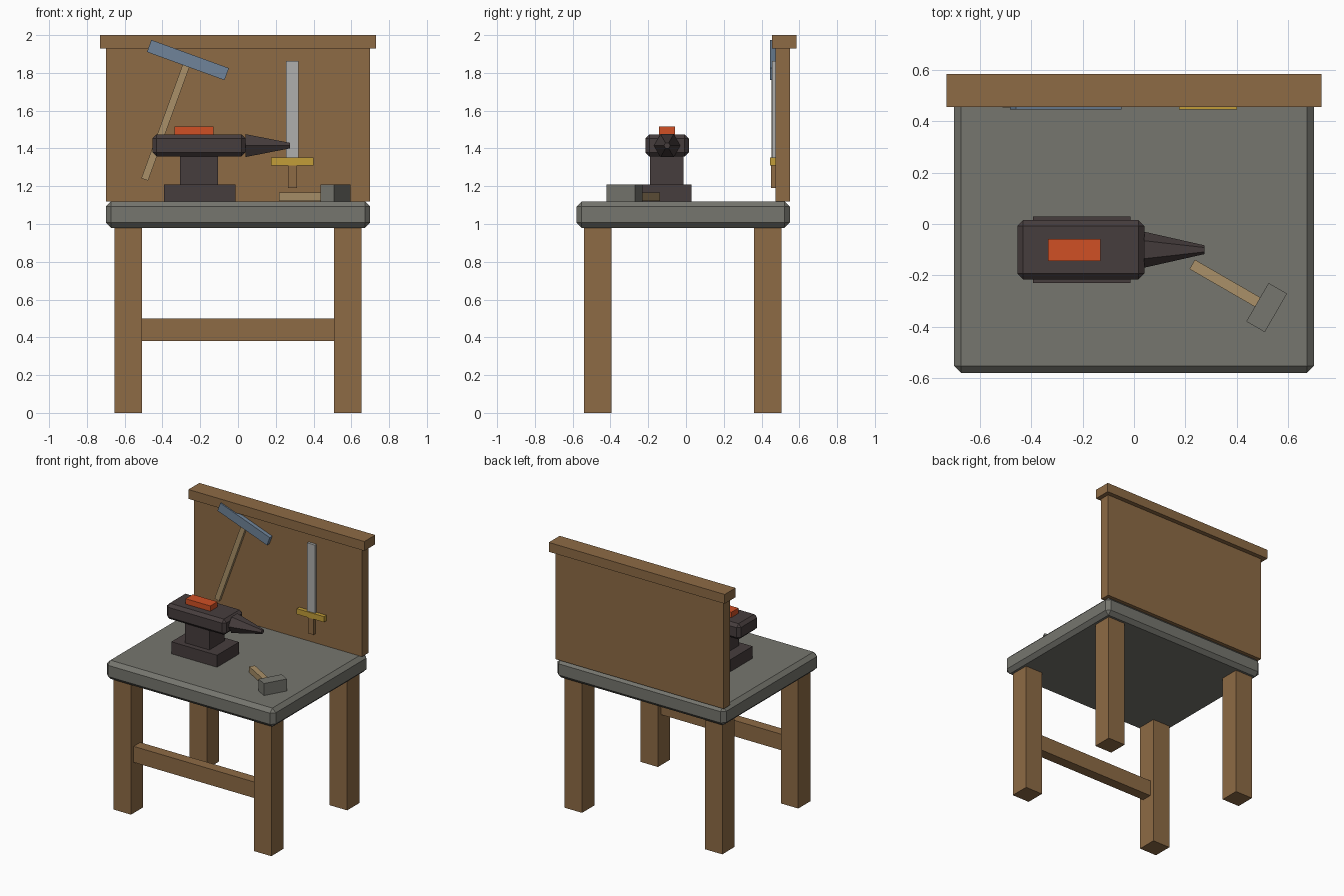
import bpy
import bmesh
from math import radians
from mathutils import Matrix, Vector

default = bpy.data.objects.get("Cube")
if default:
    bpy.data.objects.remove(default, do_unlink=True)


def material(name, rgb):
    mat = bpy.data.materials.new(name)
    mat.use_nodes = True
    colour = (*rgb, 1.0)
    mat.diffuse_color = colour
    mat.node_tree.nodes["Principled BSDF"].inputs["Base Color"].default_value = colour
    return mat


wood = material("brown wood", (0.27, 0.146, 0.059))
pale_wood = material("pale wood", (0.40, 0.28, 0.14))
stone = material("grey stone", (0.18, 0.18, 0.157))
iron = material("dark iron", (0.062, 0.047, 0.047))
hot_metal = material("glowing orange", (0.63, 0.08, 0.018))
silver = material("silver blade", (0.43, 0.43, 0.42))
brass = material("brass", (0.54, 0.34, 0.04))
blue_steel = material("blue steel", (0.16, 0.23, 0.32))


def finish(name, bm, mat):
    mesh = bpy.data.meshes.new(name)
    bm.to_mesh(mesh)
    bm.free()
    mesh.materials.append(mat)
    obj = bpy.data.objects.new(name, mesh)
    bpy.context.collection.objects.link(obj)
    return obj


def block(name, mat, centre, size, turn=0, axis="Z", bevel=0):
    """Box with an optional turn about one axis and a single-step chamfer."""
    bm = bmesh.new()
    bmesh.ops.create_cube(bm, size=1)
    bmesh.ops.scale(bm, vec=size, verts=bm.verts)
    if bevel:
        bmesh.ops.bevel(bm, geom=bm.edges[:], offset=bevel, segments=1,
                        affect="EDGES", profile=0.5)
    obj = finish(name, bm, mat)
    obj.matrix_world = Matrix.Translation(centre) @ Matrix.Rotation(radians(turn), 4, axis)
    return obj


def span(name, mat, x, y, z, bevel=0):
    """Upright box given by its limits on each axis."""
    limits = (x, y, z)
    return block(name, mat, Vector([(a + b) / 2 for a, b in limits]),
                 Vector([b - a for a, b in limits]), bevel=bevel)


# Bench: slab, legs and front stretcher
span("bench_top", stone, (-0.70, 0.70), (-0.58, 0.55), (0.98, 1.12), bevel=0.028)
for side, x in (("right", -0.582), ("left", 0.582)):
    for end, y in (("front", -0.468), ("back", 0.432)):
        block(f"{end}_{side}_leg", wood, (x, y, 0.49), (0.145, 0.145, 0.98))
span("front_stretcher", wood, (-0.51, 0.51), (-0.508, -0.43), (0.38, 0.50))

# Back board with its cap
span("back_board", wood, (-0.698, 0.698), (0.475, 0.55), (1.12, 1.93))
span("board_cap", wood, (-0.73, 0.73), (0.455, 0.584), (1.93, 2.0))

# Anvil
span("anvil_foot", iron, (-0.392, -0.013), (-0.23, 0.03), (1.12, 1.21))
span("anvil_waist", iron, (-0.308, -0.105), (-0.19, -0.013), (1.21, 1.36))
span("anvil_body", iron, (-0.453, 0.04), (-0.215, 0.015), (1.357, 1.475), bevel=0.022)
bm = bmesh.new()
bmesh.ops.create_cone(bm, cap_ends=True, segments=6, radius1=0.07, radius2=0.017, depth=0.235)
horn = finish("anvil_horn", bm, iron)
horn.matrix_world = (Matrix.Translation((0.157, -0.10, 1.415))
                     @ Matrix.Rotation(radians(90), 4, "Y"))
span("hot_ingot", hot_metal, (-0.335, -0.13), (-0.143, -0.058), (1.475, 1.515))

# Small hammer lying on the bench
block("bench_hammer_handle", pale_wood, (0.365, -0.237, 1.143), (0.32, 0.042, 0.045), turn=-30)
block("bench_hammer_head", stone, (0.516, -0.325, 1.165), (0.083, 0.173, 0.09), turn=-30)

# Long hammer hung on the board
block("wall_hammer_handle", pale_wood, (-0.381, 0.464, 1.546), (0.038, 0.022, 0.66),
      turn=20, axis="Y")
block("wall_hammer_head", blue_steel, (-0.265, 0.46, 1.868), (0.437, 0.03, 0.068),
      turn=20, axis="Y")

# Sword hung on the board
span("sword_blade", silver, (0.255, 0.32), (0.456, 0.475), (1.35, 1.863))
span("sword_guard", brass, (0.175, 0.40), (0.446, 0.475), (1.31, 1.352))
span("sword_grip", wood, (0.265, 0.312), (0.45, 0.475), (1.19, 1.31))
